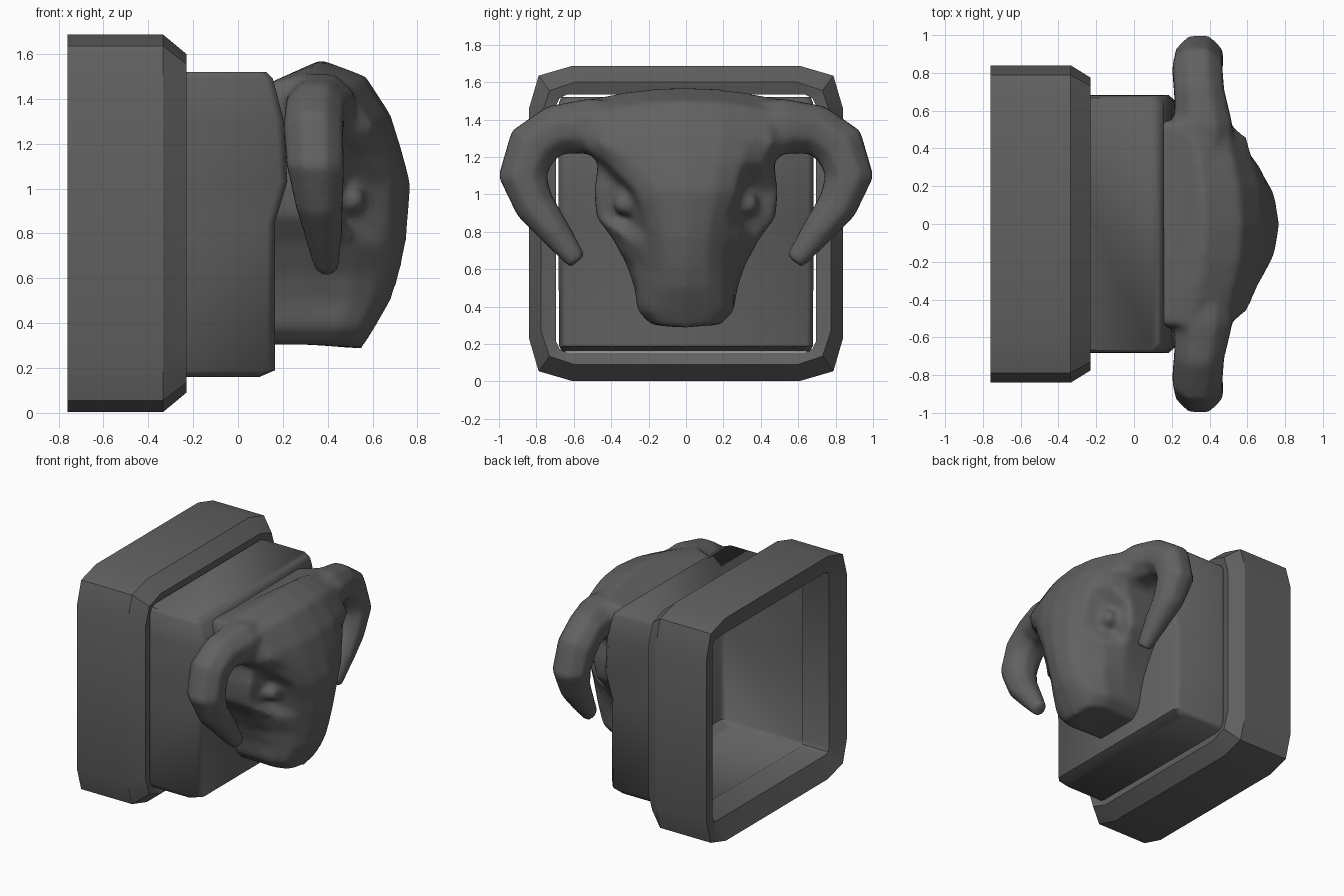
import bpy, math
from mathutils import Vector

if "Cube" in bpy.data.objects:
    bpy.data.objects.remove(bpy.data.objects["Cube"])

dark = bpy.data.materials.new("dark_iron")
dark.diffuse_color = (0.12, 0.12, 0.12, 1)
dark.use_nodes = True
dark.node_tree.nodes["Principled BSDF"].inputs["Base Color"].default_value = dark.diffuse_color


def finish(name, verts, faces, angle):
    me = bpy.data.meshes.new(name)
    me.from_pydata(verts, [], faces)
    me.materials.append(dark)
    ob = bpy.data.objects.new(name, me)
    bpy.context.collection.objects.link(ob)
    bpy.ops.object.select_all(action='DESELECT')
    ob.select_set(True)
    bpy.context.view_layer.objects.active = ob
    bpy.ops.object.mode_set(mode='EDIT')
    bpy.ops.mesh.select_all(action='SELECT')
    bpy.ops.mesh.normals_make_consistent(inside=False)
    bpy.ops.object.mode_set(mode='OBJECT')
    bpy.ops.object.shade_smooth_by_angle(angle=math.radians(angle))
    return ob


def loft(name, rows, ring=False, caps=True, loop=False, angle=40):
    """Skin rows of equal point count; ring closes each row, loop joins last to first."""
    n, m = len(rows[0]), len(rows)
    faces = []
    for i in range(m if loop else m - 1):
        for j in range(n if ring else n - 1):
            a, b = i * n, ((i + 1) % m) * n
            k = (j + 1) % n
            faces.append((a + j, a + k, b + k, b + j))
    if not ring:  # close an open row across the back when it has to be solid
        if name == "head":
            faces += [(i * n + n - 1, i * n, i * n + n, i * n + 2 * n - 1) for i in range(m - 1)]
    if caps:
        faces += [tuple(range(n))[::-1], tuple(range((m - 1) * n, m * n))]
    return finish(name, [p for r in rows for p in r], faces, angle)


def mirrored(half):
    """half runs from the centre (y = 0) outwards."""
    return [(x, -y, z) for x, y, z in half[:0:-1]] + half


# square mounting frame, a ring with chamfered corners
def frame_ring(x, hy, hz, c, k):
    q = [(hy, hz - c), (hy - k, hz - k), (hy - c, hz)]
    pts = q + [(-y, z) for y, z in q[::-1]]
    pts += [(-y, -z) for y, z in q] + [(y, -z) for y, z in q[::-1]]
    return [(x, y, z + 0.845) for y, z in pts]


loft("mounting_frame", [
    frame_ring(-0.76, 0.84, 0.842, 0.23, 0.052),
    frame_ring(-0.335, 0.84, 0.842, 0.23, 0.052),
    frame_ring(-0.23, 0.775, 0.755, 0.18, 0.045),
    frame_ring(-0.25, 0.695, 0.69, 0.06, 0.02),
    frame_ring(-0.71, 0.695, 0.69, 0.04, 0.012),
], ring=True, caps=False, loop=True, angle=28)

# hollow neck block, open at the back, front corners flaring near the horns
block = []
for z, s, f in [(0.16, 0.07, -0.07), (0.19, 0.01, 0), (0.85, 0, 0), (1.03, 0, 0.055),
                (1.3, 0, 0.04), (1.49, 0.01, -0.01), (1.52, 0.05, -0.04)]:
    block.append(mirrored([(0.165 + min(f, 0), 0, z), (0.165 + f, 0.65 - s * 0.5, z),
                           (0.13 + f, 0.682 - s * 0.3, z), (-0.5, 0.682 - s * 0.3, z)]))
loft("neck_block", block, angle=65)

# head: z, front x, brow half-width, brow setback, eye x, eye y, cheek x, cheek y
head_rows = [
    (1.575, 0.37, 0.28, 0.02, 0.34, 0.40, 0.27, 0.54),
    (1.50, 0.57, 0.32, 0.04, 0.50, 0.45, 0.42, 0.55),
    (1.33, 0.68, 0.33, 0.05, 0.60, 0.46, 0.49, 0.55),
    (1.17, 0.73, 0.30, 0.06, 0.58, 0.42, 0.45, 0.47),
    (1.02, 0.77, 0.27, 0.09, 0.49, 0.33, 0.44, 0.49),
    (0.88, 0.76, 0.22, 0.09, 0.46, 0.31, 0.43, 0.48),
    (0.76, 0.75, 0.20, 0.10, 0.54, 0.31, 0.40, 0.39),
    (0.62, 0.72, 0.19, 0.10, 0.50, 0.275, 0.35, 0.315),
    (0.50, 0.68, 0.19, 0.08, 0.50, 0.255, 0.32, 0.275),
    (0.38, 0.61, 0.21, 0.06, 0.44, 0.26, 0.30, 0.255),
    (0.285, 0.55, 0.14, 0.02, 0.43, 0.19, 0.30, 0.18),
]
rows = []
for z, xf, a, d, xe, ye, xc, w in head_rows:
    half = [(xf, 0), (xf - d * 0.3, a * 0.6), (xf - d, a), (xe, ye), (xc, w), (0.12, w * 0.99)]
    drop = 0.25 if z > 1.2 else -0.6 if z < 0.3 else 0
    rows.append(mirrored([(x, y, z - drop * y * y - (0.04 if z > 1.55 and x < 0.2 else 0))
                          for x, y in half]))
head = loft("head", rows, angle=65)
parts = [head]

# curved horns: x, y, z, radius along x, radius across
horn_path = [
    (0.36, 0.20, 1.34, 0.15, 0.14), (0.37, 0.52, 1.365, 0.155, 0.15),
    (0.345, 0.70, 1.345, 0.135, 0.135), (0.335, 0.82, 1.26, 0.135, 0.14),
    (0.345, 0.875, 1.10, 0.13, 0.13), (0.36, 0.81, 0.94, 0.108, 0.108),
    (0.38, 0.70, 0.80, 0.085, 0.085), (0.395, 0.58, 0.64, 0.055, 0.055),
]
for side, label in ((1, "left"), (-1, "right")):
    rings = []
    for i, (x, y, z, rx, rn) in enumerate(horn_path):
        p, q = horn_path[max(i - 1, 0)], horn_path[min(i + 1, len(horn_path) - 1)]
        t = Vector((q[1] - p[1], q[2] - p[2])).normalized()
        ring = []
        for k in range(8):
            ang = math.tau * (k + 0.5) / 8
            c, s = math.cos(ang) * rx * 1.06, math.sin(ang) * rn * 1.06
            ring.append((x + c, side * (y - t.y * s), z + t.x * s))
        rings.append(ring)
    parts.append(loft("horn_" + label, rings, ring=True, angle=60))
    # eyeballs resting in the sockets
    bpy.ops.mesh.primitive_uv_sphere_add(segments=12, ring_count=8, radius=0.06,
                                         location=(0.51, side * 0.33, 0.95))
    parts.append(bpy.context.object)

# merge head, eyes and horns into one flowing surface
bpy.ops.object.select_all(action='DESELECT')
for ob in parts:
    ob.select_set(True)
bpy.context.view_layer.objects.active = head
bpy.ops.object.join()
head.name = "horned_head"
blend = head.modifiers.new("blend", 'REMESH')
blend.mode, blend.voxel_size, blend.use_smooth_shade = 'VOXEL', 0.022, True
soften = head.modifiers.new("soften", 'SMOOTH')
soften.factor, soften.iterations = 0.5, 7
